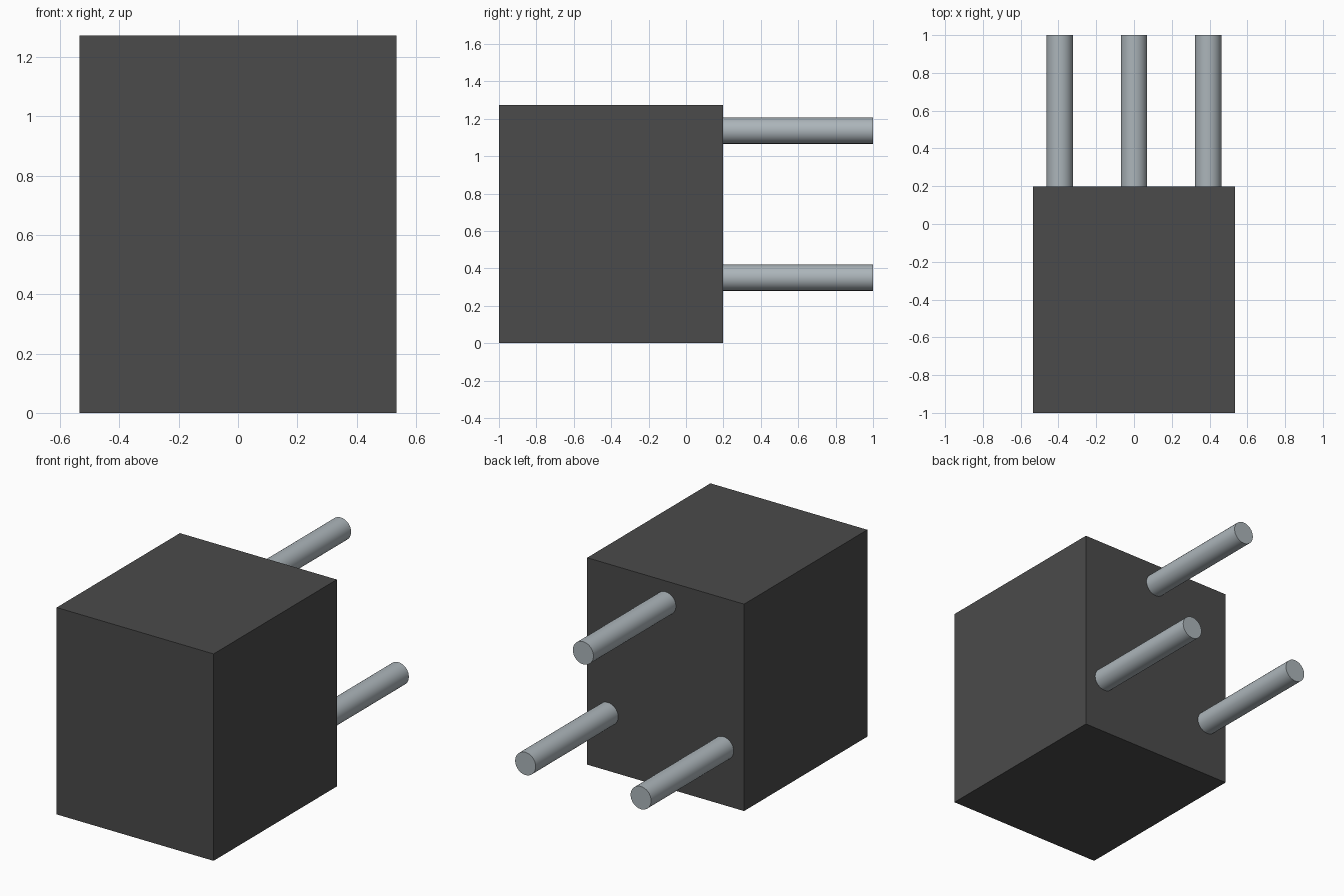
import bpy
import math

cube = bpy.data.objects.get("Cube")
if cube:
    bpy.data.objects.remove(cube, do_unlink=True)


def make_material(name, color):
    mat = bpy.data.materials.new(name)
    mat.use_nodes = True
    mat.diffuse_color = color
    mat.node_tree.nodes["Principled BSDF"].inputs["Base Color"].default_value = color
    return mat


dark_grey = make_material("dark grey", (0.069, 0.069, 0.069, 1))
steel = make_material("steel grey", (0.413, 0.462, 0.491, 1))

WIDTH, HEIGHT = 1.068, 1.273
FRONT, BACK, PIN_END = -1.0, 0.198, 1.0
PIN_RADIUS, PIN_EMBED = 0.07, 0.02

# Solid block
bpy.ops.mesh.primitive_cube_add(size=1, location=(0, (FRONT + BACK) / 2, HEIGHT / 2))
body = bpy.context.object
body.name = "body"
body.scale = (WIDTH, BACK - FRONT, HEIGHT)
bpy.ops.object.transform_apply(location=False, rotation=False, scale=True)
body.data.materials.append(dark_grey)


# Round pins rooted slightly inside the back face
def add_pin(name, x, z):
    start = BACK - PIN_EMBED
    bpy.ops.mesh.primitive_cylinder_add(
        vertices=32, radius=PIN_RADIUS, depth=PIN_END - start,
        location=(x, (start + PIN_END) / 2, z), rotation=(math.pi / 2, 0, 0))
    pin = bpy.context.object
    pin.name = name
    pin.data.materials.append(steel)
    bpy.ops.object.shade_smooth_by_angle(angle=math.radians(40))


add_pin("top_pin", 0, 1.136)
add_pin("lower_left_pin", 0.393, 0.35)
add_pin("lower_right_pin", -0.393, 0.35)
